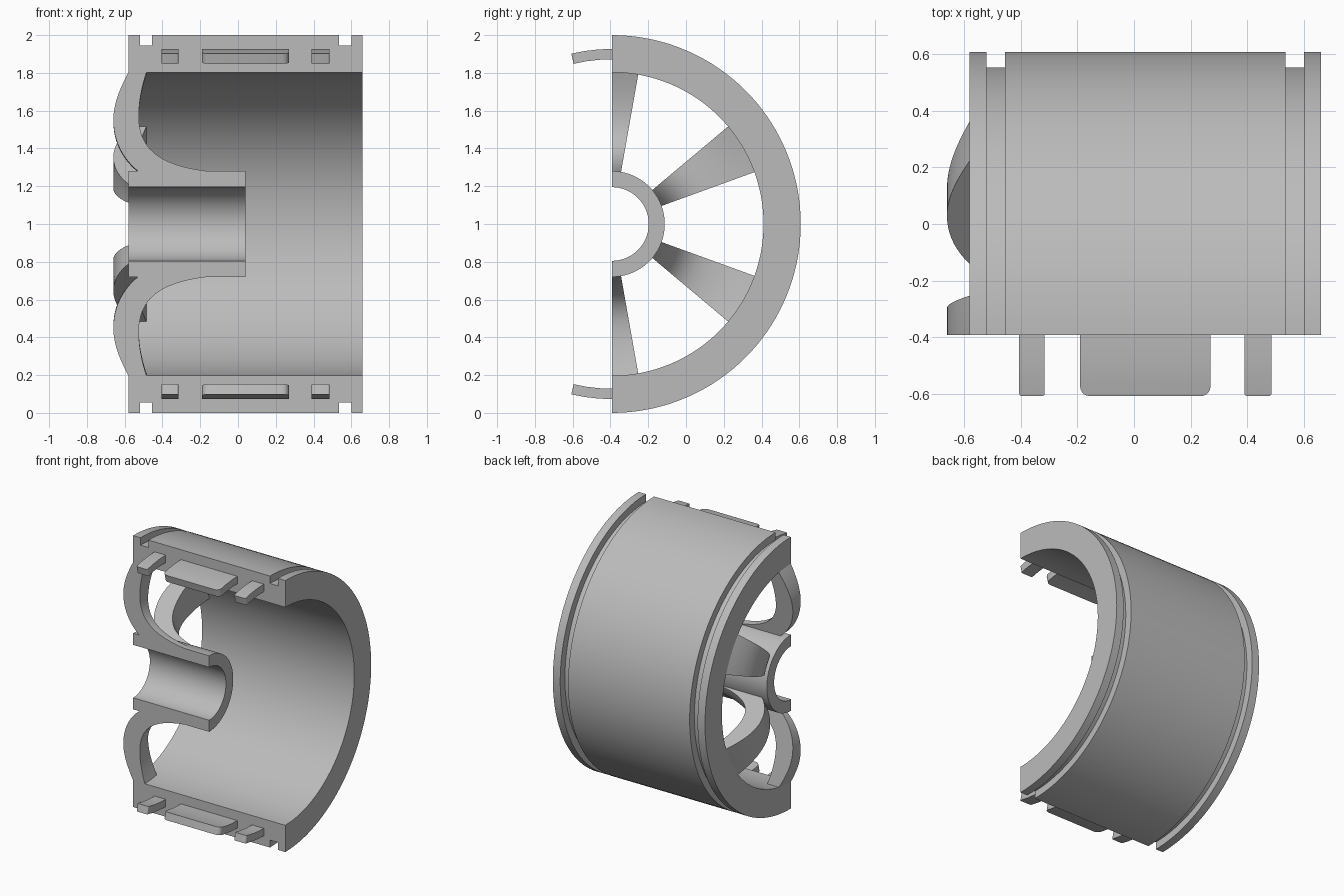
import bpy
import bmesh
import math
from mathutils import Vector
from mathutils.geometry import interpolate_bezier

if "Cube" in bpy.data.objects:
    bpy.data.objects.remove(bpy.data.objects["Cube"])

AXIS_Y, AXIS_Z = -0.3925, 1.0
RIM_INNER, HUB_OUTER = 0.803, 0.28

grey = bpy.data.materials.new("plain grey")
grey.use_nodes = True
grey.diffuse_color = (0.5, 0.5, 0.5, 1)
grey.node_tree.nodes["Principled BSDF"].inputs["Base Color"].default_value = (0.5, 0.5, 0.5, 1)


def sweep(name, profile, start, end, step=2.5, corner=0):
    """Turn a closed (x, radius) profile about the wheel axis, angles in degrees."""
    bm = bmesh.new()
    count = max(1, math.ceil(abs(end - start) / step))
    rings = []
    for i in range(count + 1):
        a = math.radians(start + (end - start) * i / count)
        rings.append([bm.verts.new((x, AXIS_Y + r * math.cos(a), AXIS_Z + r * math.sin(a)))
                      for x, r in profile])
    n = len(profile)
    for near, far in zip(rings, rings[1:]):
        for j in range(n):
            k = (j + 1) % n
            bm.faces.new((near[j], near[k], far[k], far[j]))
    bm.faces.new(rings[0])
    bm.faces.new(rings[-1])
    # round the free end of a tab across its two radial edges
    if corner:
        tip = rings[-1]
        edges = [bm.edges.get((tip[1], tip[2])), bm.edges.get((tip[3], tip[0]))]
        bmesh.ops.bevel(bm, geom=edges, offset=corner, segments=5, profile=0.5,
                        affect='EDGES')
    bmesh.ops.recalc_face_normals(bm, faces=bm.faces)
    mesh = bpy.data.meshes.new(name)
    bm.to_mesh(mesh)
    bm.free()
    mesh.materials.append(grey)
    obj = bpy.data.objects.new(name, mesh)
    bpy.context.collection.objects.link(obj)
    bpy.ops.object.select_all(action='DESELECT')
    obj.select_set(True)
    bpy.context.view_layer.objects.active = obj
    bpy.ops.object.shade_smooth_by_angle(angle=math.radians(25))
    return obj


def box(x0, x1, r0, r1):
    return [(x0, r0), (x1, r0), (x1, r1), (x0, r1)]


def curve(*points):
    """Chain of cubic curves; every third point lies on the line."""
    line = []
    for i in range(0, len(points) - 1, 3):
        a, h1, h2, b = (Vector((*p, 0)) for p in points[i:i + 4])
        line += [(v.x, v.y) for v in interpolate_bezier(a, h1, h2, b, 13)][bool(i):]
    return line


# Rim with a square groove near each edge
GROOVE = 0.945
rim = [(-0.58, RIM_INNER), (0.66, RIM_INNER), (0.66, 1),
       (0.6, 1), (0.6, GROOVE), (0.535, GROOVE), (0.535, 1),
       (-0.455, 1), (-0.455, GROOVE), (-0.52, GROOVE), (-0.52, 1), (-0.58, 1)]
sweep("rim", rim, -90, 90)

# Hub sleeve
sweep("hub", box(-0.58, 0.04, 0.195, HUB_OUTER), -90, 90)

# Curved spokes; the two at the cut are halves
outside = curve((-0.58, RIM_INNER), (-0.63, 0.71), (-0.66, 0.63), (-0.66, 0.55),
                (-0.66, 0.44), (-0.61, 0.345), (-0.53, HUB_OUTER))
inside = curve((-0.485, RIM_INNER), (-0.51, 0.72), (-0.525, 0.65), (-0.525, 0.57),
               (-0.525, 0.4), (-0.42, 0.31), (-0.16, HUB_OUTER))
for angle in (-90, -30, 30, 90):
    sweep("spoke", outside + inside[::-1], max(angle - 10, -90), min(angle + 10, 90))

# Joining tabs that follow the rim past the cut
for side, sign in (("upper", 1), ("lower", -1)):
    for label, x0, x1, corner in (("right", -0.405, -0.315, 0.01),
                                  ("middle", -0.19, 0.27, 0.035),
                                  ("left", 0.39, 0.485, 0.01)):
        sweep(f"{side}_{label}_tab", box(x0, x1, 0.872, 0.927),
              sign * 90, sign * 103.4, step=4.5, corner=corner)
